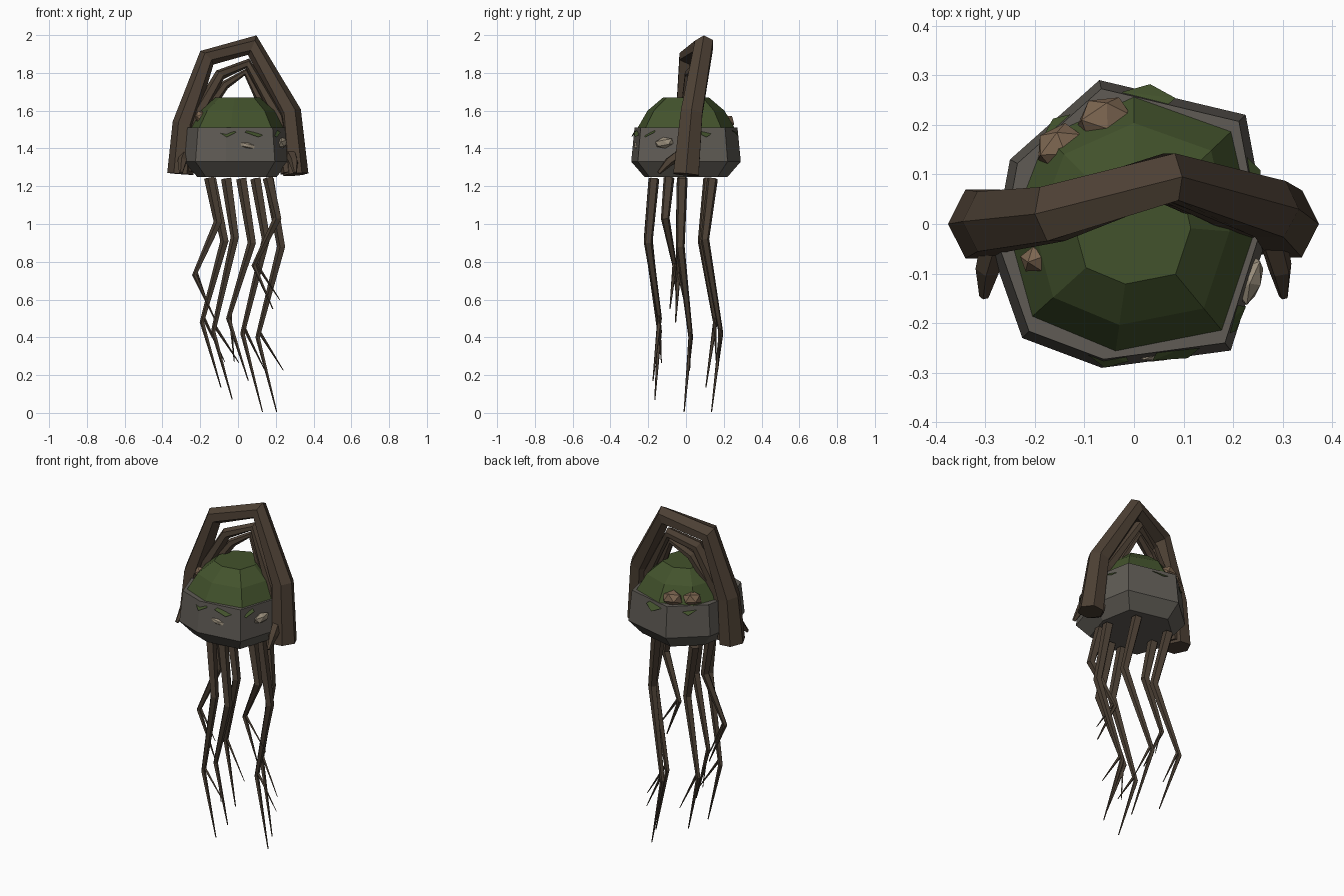
import bpy, bmesh, math
from mathutils import Vector, Euler


def material(name, rgb):
    m = bpy.data.materials.new(name)
    m.diffuse_color = (*rgb, 1)
    return m


WOOD = material("bark", (0.075, 0.052, 0.035))
DARK = material("root_bark", (0.07, 0.05, 0.034))
MOSS = material("moss", (0.055, 0.085, 0.025))
ROCK = material("rock", (0.115, 0.105, 0.09))
TAN = material("fungus", (0.2, 0.13, 0.08))
PALE = material("pale_stone", (0.32, 0.27, 0.2))


def finish(bm, name, mat):
    bmesh.ops.recalc_face_normals(bm, faces=bm.faces)
    me = bpy.data.meshes.new(name)
    bm.to_mesh(me)
    bm.free()
    me.materials.append(mat)
    ob = bpy.data.objects.new(name, me)
    bpy.context.collection.objects.link(ob)
    return ob


def skin(bm, rings):
    """Join rings of points into a capped skin."""
    vs = [[bm.verts.new(p) for p in r] for r in rings]
    n = len(vs[0])
    for a, b in zip(vs, vs[1:]):
        for i in range(n):
            bm.faces.new((a[i], a[(i + 1) % n], b[(i + 1) % n], b[i]))
    bm.faces.new(vs[0][::-1])
    bm.faces.new(vs[-1])


def tube(bm, path, radii, sides):
    """Sweep a polygon along a path; radii are (in-plane, depth along y)."""
    pts = [Vector(p) for p in path]
    rings = []
    for i, p in enumerate(pts):
        t = Vector()
        if i:
            t += (p - pts[i - 1]).normalized()
        if i < len(pts) - 1:
            t += (pts[i + 1] - p).normalized()
        t.normalize()
        ref = Vector((0, 1, 0)) if abs(t.y) < 0.9 else Vector((0, 0, 1))
        u = ref.cross(t).normalized()
        v = t.cross(u)
        ru, rv = radii[i]
        rings.append([p + u * ru * math.cos(a) + v * rv * math.sin(a)
                      for a in (math.tau * k / sides for k in range(sides))])
    skin(bm, rings)


def loft(name, outline, levels, mat):
    bm = bmesh.new()
    skin(bm, [[(x * s, y * s, z) for x, y in outline] for s, z in levels])
    return finish(bm, name, mat)


# Rock body and moss cap share one irregular outline
outline = [(0.195, -0.255), (0.27, -0.02), (0.225, 0.22), (-0.07, 0.29),
           (-0.25, 0.13), (-0.285, -0.06), (-0.225, -0.23), (-0.065, -0.29)]
loft("rock_body", outline, [(0.76, 1.25), (1.0, 1.33), (0.94, 1.51)], ROCK)
cap = [(0.19, -0.23), (0.26, -0.02), (0.21, 0.2), (0.0, 0.275),
       (-0.19, 0.19), (-0.27, -0.02), (-0.22, -0.2), (-0.04, -0.275)]
loft("moss_cap", cap, [(0.88, 1.49), (0.93, 1.51), (0.74, 1.60), (0.44, 1.67)], MOSS)

# Arched wooden handle made of three nested strands
strands = {
    "outer_arch": ([(-0.305, 0, 1.265), (-0.285, 0.005, 1.53), (-0.165, 0.02, 1.88),
                    (0.075, 0.095, 1.947), (0.275, 0.03, 1.59), (0.305, 0, 1.262)],
                   [(0.07, 0.08), (0.062, 0.07), (0.05, 0.064),
                    (0.056, 0.055), (0.06, 0.066), (0.068, 0.078)]),
    "middle_arch": ([(-0.265, 0.0, 1.28), (-0.235, 0.01, 1.54), (-0.095, 0.03, 1.79),
                     (0.05, 0.085, 1.85), (0.215, 0.02, 1.56), (0.265, -0.01, 1.27)],
                    [(0.04, 0.06), (0.04, 0.05), (0.03, 0.042),
                     (0.028, 0.04), (0.036, 0.045), (0.04, 0.06)]),
    "inner_arch": ([(-0.25, -0.01, 1.33), (-0.20, 0.02, 1.55), (-0.07, 0.05, 1.735),
                    (0.04, 0.075, 1.805), (0.165, 0.03, 1.56), (0.245, -0.02, 1.3)],
                   [(0.03, 0.04), (0.03, 0.035), (0.024, 0.03),
                    (0.02, 0.03), (0.028, 0.035), (0.03, 0.04)]),
}
for name, (path, radii) in strands.items():
    bm = bmesh.new()
    tube(bm, path, radii, 6)
    finish(bm, name, WOOD)

# Short pointed spurs at the feet of the arch
for side, label in ((-1, "left"), (1, "right")):
    bm = bmesh.new()
    tube(bm, [(side * 0.28, -0.03, 1.37), (side * 0.295, -0.09, 1.33),
              (side * 0.302, -0.145, 1.27)],
         [(0.03, 0.03), (0.025, 0.025), (0.01, 0.01)], 5)
    finish(bm, label + "_spur", WOOD)

# Hanging roots: four path points each, then the tip of a side twig
roots = [
    [(-0.15, -0.02, 1.245), (-0.105, -0.03, 1.01), (-0.23, -0.04, 0.73), (-0.115, -0.055, 0.48), (-0.15, 0.0, 0.55)],
    [(-0.14, 0.12, 1.24), (-0.07, 0.085, 0.91), (-0.19, 0.155, 0.48), (-0.09, 0.105, 0.135), (-0.07, 0.16, 0.27)],
    [(-0.06, -0.17, 1.24), (-0.015, -0.2, 0.93), (-0.13, -0.14, 0.43), (-0.03, -0.165, 0.07), (0.005, -0.13, 0.265)],
    [(0.02, -0.17, 1.24), (0.075, -0.2, 0.9), (-0.05, -0.14, 0.5), (0.055, -0.175, 0.17), (-0.02, -0.13, 0.27)],
    [(0.095, 0.14, 1.24), (0.15, 0.1, 0.92), (0.025, 0.185, 0.42), (0.13, 0.135, 0.005), (0.14, 0.17, 0.23)],
    [(0.165, -0.02, 1.24), (0.23, -0.03, 0.88), (0.105, 0.025, 0.4), (0.205, -0.01, 0.005), (0.24, 0.02, 0.225)],
    [(0.16, -0.09, 1.245), (0.21, -0.11, 1.03), (0.085, -0.06, 0.78), (0.185, -0.085, 0.55), (0.22, -0.05, 0.6)],
]
for i, (a, b, c, d, twig) in enumerate(roots):
    bm = bmesh.new()
    tube(bm, [a, b, c, d], [(r, r) for r in (0.03, 0.024, 0.013, 0.003)], 5)
    start = Vector(c).lerp(Vector(b), 0.06)
    tube(bm, [start, twig], [(0.009, 0.009), (0.002, 0.002)], 4)
    finish(bm, f"root_{i + 1}", DARK)


def lump(name, loc, size, rot, mat):
    bm = bmesh.new()
    bmesh.ops.create_icosphere(bm, subdivisions=1, radius=1)
    ob = finish(bm, name, mat)
    ob.location, ob.scale = loc, size
    ob.rotation_euler = Euler([math.radians(r) for r in rot])


# Bracket fungi on the moss
lump("back_fungus_1", (-0.06, 0.21, 1.535), (0.06, 0.05, 0.045), (25, 0, 20), TAN)
lump("back_fungus_2", (-0.15, 0.155, 1.535), (0.055, 0.045, 0.045), (25, 0, 40), TAN)
lump("front_fungus", (-0.195, -0.07, 1.565), (0.035, 0.03, 0.04), (0, -30, 20), TAN)

# Pale chips set into the rock
lump("front_stone", (0.05, -0.262, 1.415), (0.048, 0.016, 0.018), (0, 12, 6), PALE)
lump("side_stone", (0.235, -0.115, 1.43), (0.024, 0.055, 0.03), (10, 0, -17), PALE)

# Small moss wedges hanging over the rock edge
wedges = [(-0.055, -0.268, 1.0), (0.1, -0.25, 1.5), (0.19, -0.2, 1.1),
          (0.03, 0.26, 1.2), (-0.15, 0.195, 1.1), (0.235, 0.1, 1.1)]
for i, (x, y, s) in enumerate(wedges):
    n = Vector((x, y, 0)).normalized()
    t = Vector((-n.y, n.x, 0)) * 0.045 * s
    p = Vector((x, y, 1.485))
    bm = bmesh.new()
    v = [bm.verts.new(q) for q in (p - t, p + t, p - n * 0.06 + Vector((0, 0, 0.05)),
                                   p + n * 0.022 - Vector((0, 0, 0.025)))]
    for f in ((0, 1, 2), (0, 1, 3), (1, 2, 3), (0, 2, 3)):
        bm.faces.new([v[k] for k in f])
    finish(bm, f"moss_wedge_{i + 1}", MOSS)
